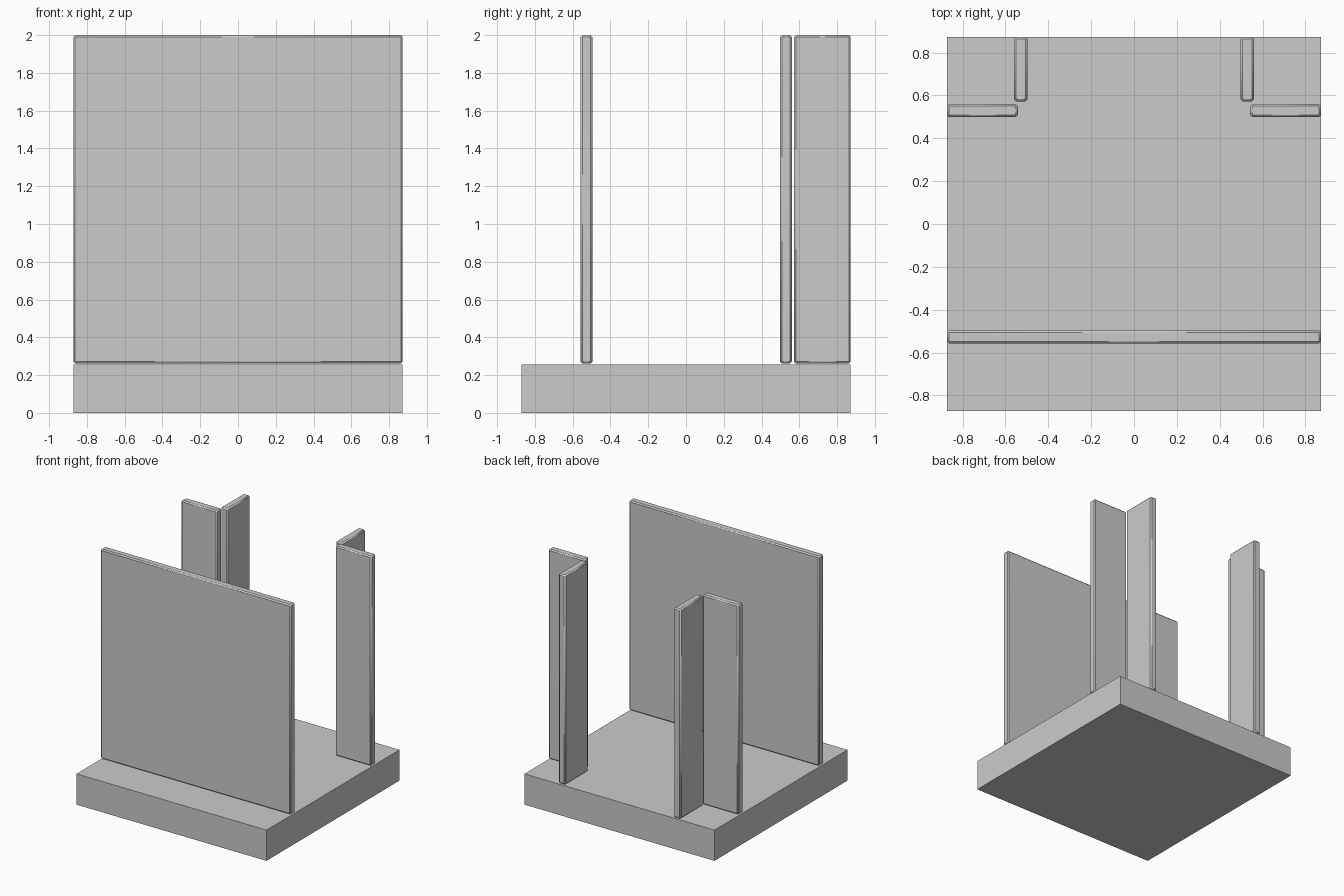
import bpy

if "Cube" in bpy.data.objects:
    bpy.data.objects.remove(bpy.data.objects["Cube"])

H = 0.872       # half width of the base
FLOOR = 0.255   # top of the base


def box(name, x, y, z, bevel=0.0):
    """Box from (min, max) ranges, with optional small softened edges."""
    bpy.ops.mesh.primitive_cube_add(size=1)
    ob = bpy.context.object
    ob.name = name
    for v in ob.data.vertices:
        v.co = [r[0] if c < 0 else r[1] for c, r in zip(v.co, (x, y, z))]
    if bevel:
        mod = ob.modifiers.new("soft_edges", 'BEVEL')
        mod.width = bevel
        mod.segments = 1
        bpy.ops.object.shade_smooth_by_angle(angle=1.05)
    return ob


# Floor slab
box("base", (-H, H), (-H, H), (0, FLOOR))

# Wall panels, raised by a hairline gap above the slab
Z = (FLOOR + 0.006, 2.0)
B = 0.01
box("long_wall", (-H, H), (-0.558, -0.496), Z, B)

# Two corner pairs of short panels at the back
for side, s in (("left", -1), ("right", 1)):
    def span(a, b):
        return tuple(sorted((s * a, s * b)))
    box(side + "_cross_panel", span(0.542, H), (0.498, 0.560), Z, B)
    box(side + "_side_panel", span(0.497, 0.560), (0.572, H), Z, B)
